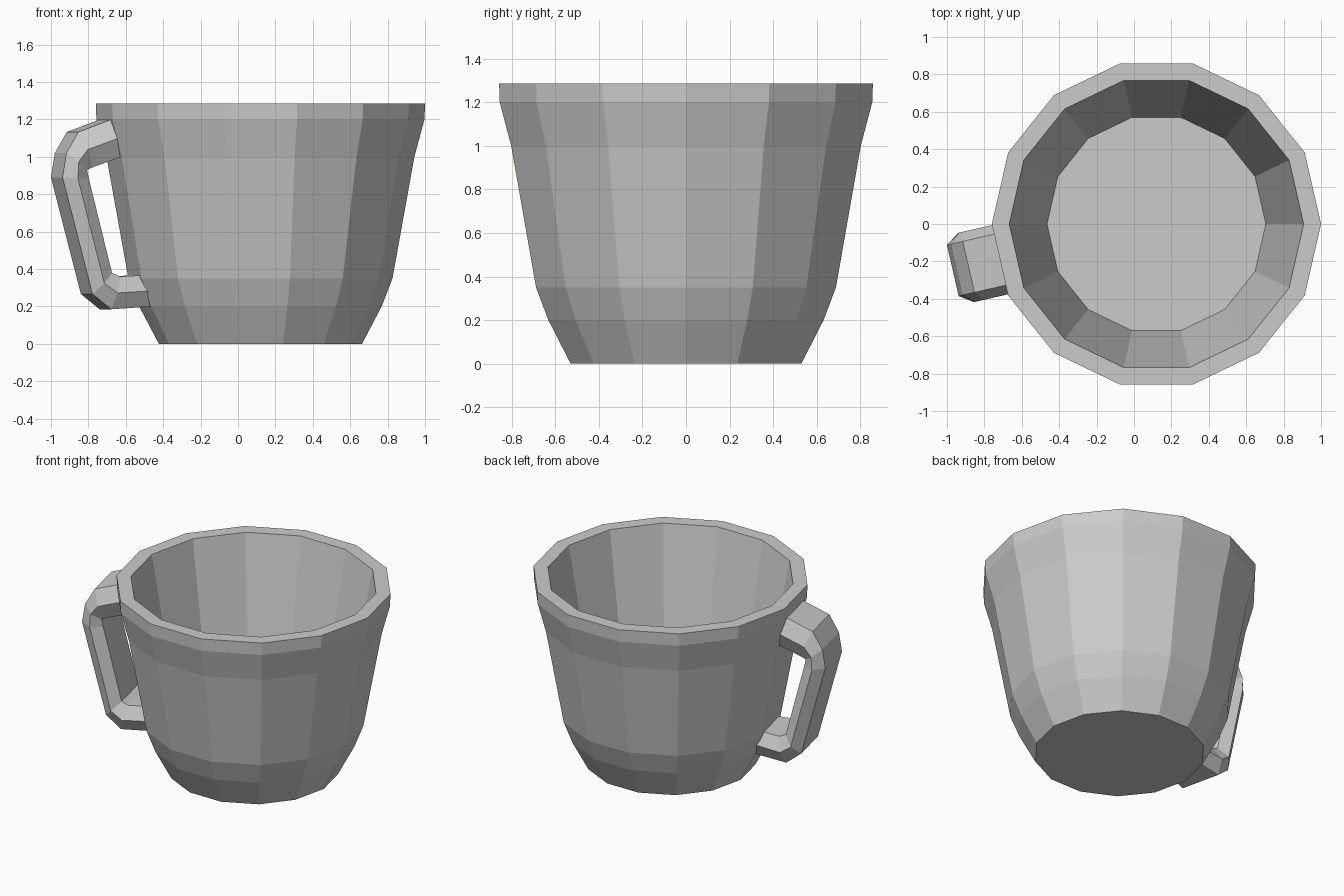
import bpy, bmesh
from math import cos, sin, pi
from mathutils import Vector

cube = bpy.data.objects.get("Cube")
if cube:
    bpy.data.objects.remove(cube, do_unlink=True)

SIDES = 14
AXIS = Vector((0.12, 0, 0))

grey = bpy.data.materials.new("plain_grey")
grey.use_nodes = True
grey.diffuse_color = (0.6, 0.6, 0.6, 1)
grey.node_tree.nodes["Principled BSDF"].inputs["Base Color"].default_value = (0.6, 0.6, 0.6, 1)


def loft(name, rings):
    """Join equal rings of points into a closed, flat-shaded solid."""
    bm = bmesh.new()
    rows = [[bm.verts.new(p) for p in ring] for ring in rings]
    n = len(rows[0])
    for a, b in zip(rows, rows[1:]):
        for i in range(n):
            j = (i + 1) % n
            bm.faces.new((a[i], a[j], b[j], b[i]))
    bm.faces.new(rows[0])
    bm.faces.new(rows[-1])
    bmesh.ops.recalc_face_normals(bm, faces=bm.faces)
    mesh = bpy.data.meshes.new(name)
    bm.to_mesh(mesh)
    bm.free()
    mesh.materials.append(grey)
    obj = bpy.data.objects.new(name, mesh)
    bpy.context.collection.objects.link(obj)
    return obj


# Cup: outer wall, rim, inner wall and floor as (radius, height)
profile = [(0.543, 0), (0.648, 0.2), (0.706, 0.35), (0.823, 1.0),
           (0.877, 1.2), (0.88, 1.285), (0.787, 1.285), (0.585, 0.2)]
loft("cup", [[AXIS + Vector((r * cos(2 * pi * i / SIDES), r * sin(2 * pi * i / SIDES), z))
              for i in range(SIDES)] for r, z in profile])

# Handle: six-sided section swept between an outer and an inner rail,
# centred on one wall facet
angle = pi + pi / SIDES
out = Vector((cos(angle), sin(angle), 0))
side = Vector((-sin(angle), cos(angle), 0))
rails = [((0.80, 1.218), (0.78, 1.005), 1), ((1.03, 1.133), (0.95, 0.945), 1),
         ((1.096, 1.02), (0.983, 0.93), 1), ((1.117, 0.89), (0.972, 0.88), 1),
         ((0.953, 0.267), (0.846, 0.38), 1), ((0.85, 0.185), (0.80, 0.36), 1),
         ((0.62, 0.2), (0.62, 0.37), 0.85)]


def section(outer, inner, scale):
    flat, wide = 0.14 * scale, 0.19 * scale
    o, i = Vector(outer), Vector(inner)
    m = (o + i) / 2
    pts = [(o, -flat), (o, flat), (m, wide), (i, flat), (i, -flat), (m, -wide)]
    return [AXIS + out * p.x + side * t + Vector((0, 0, p.y)) for p, t in pts]


loft("handle", [section(*r) for r in rails])
